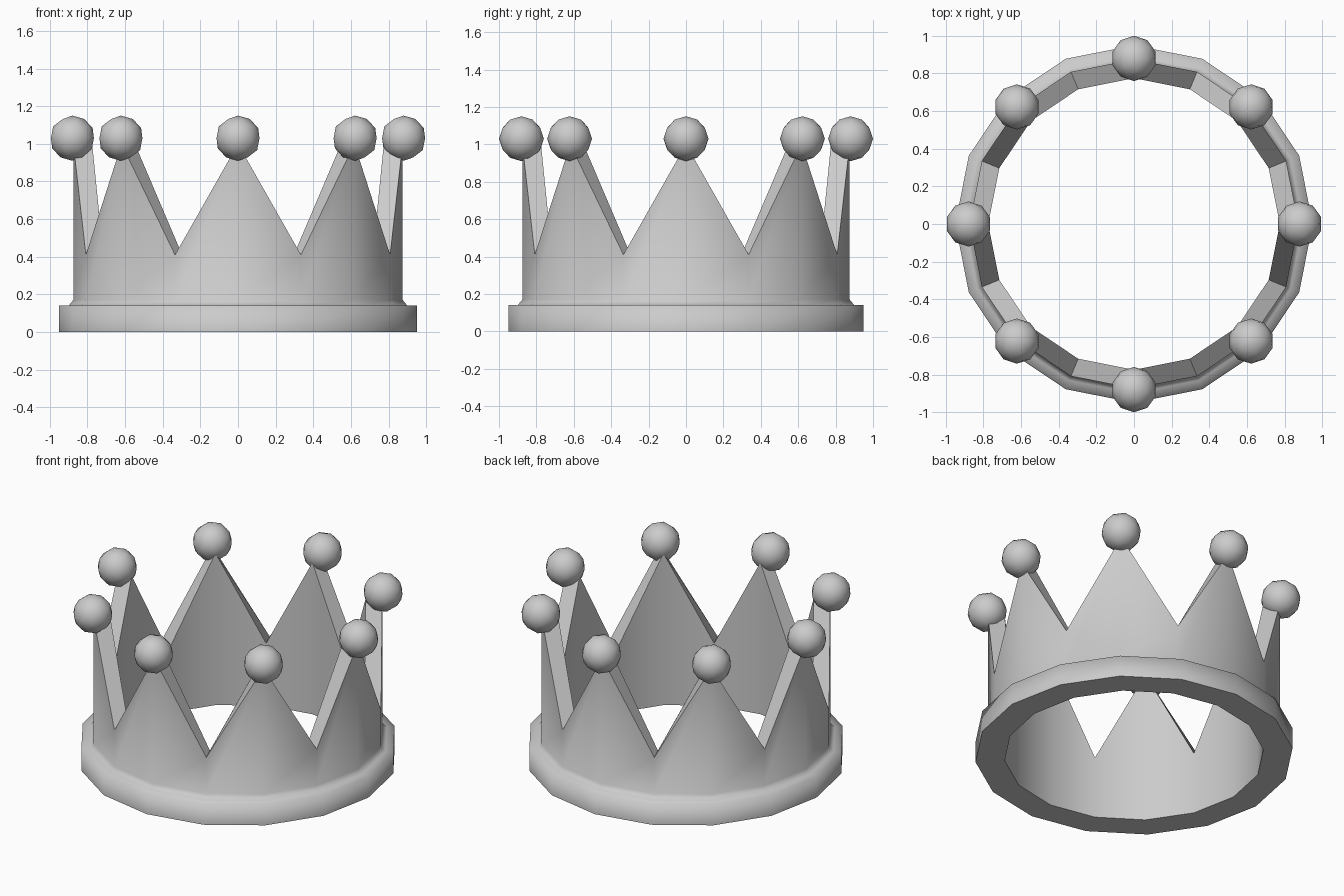
import bpy, bmesh
from math import sin, cos, pi

if "Cube" in bpy.data.objects:
    bpy.data.objects.remove(bpy.data.objects["Cube"])

SIDES = 16

# Crown body: 16 columns of one profile, top height alternating tip / valley
bm = bmesh.new()
columns = []
for i in range(SIDES):
    a = 2 * pi * i / SIDES
    top = 1.0 if i % 2 == 0 else 0.41
    profile = [(0.95, 0), (0.95, 0.14), (0.90, 0.14), (0.875, 0.17),
               (0.875, top), (0.775, top), (0.775, 0)]
    columns.append([bm.verts.new((r * cos(a), r * sin(a), z)) for r, z in profile])

n = len(columns[0])
for i in range(SIDES):
    c, d = columns[i], columns[(i + 1) % SIDES]
    for j in range(n):
        k = (j + 1) % n
        f = bm.faces.new((c[j], d[j], d[k], c[k]))
        f.smooth = j not in (4, 6)      # flat spike slopes and underside
bmesh.ops.recalc_face_normals(bm, faces=bm.faces)

# Crisp edges around the spike slopes and underside, soft band everywhere else
for f in bm.faces:
    if not f.smooth:
        for e in f.edges:
            e.smooth = False

mesh = bpy.data.meshes.new("crown_body")
bm.to_mesh(mesh)
bm.free()
bpy.context.collection.objects.link(bpy.data.objects.new("crown_body", mesh))

# Balls on the eight spike tips
for i in range(8):
    a = 2 * pi * i / 8
    bpy.ops.mesh.primitive_ico_sphere_add(
        subdivisions=2, radius=0.12, location=(0.88 * cos(a), 0.88 * sin(a), 1.03))
    bpy.context.object.name = f"tip_ball_{i + 1}"
    bpy.ops.object.shade_smooth()
